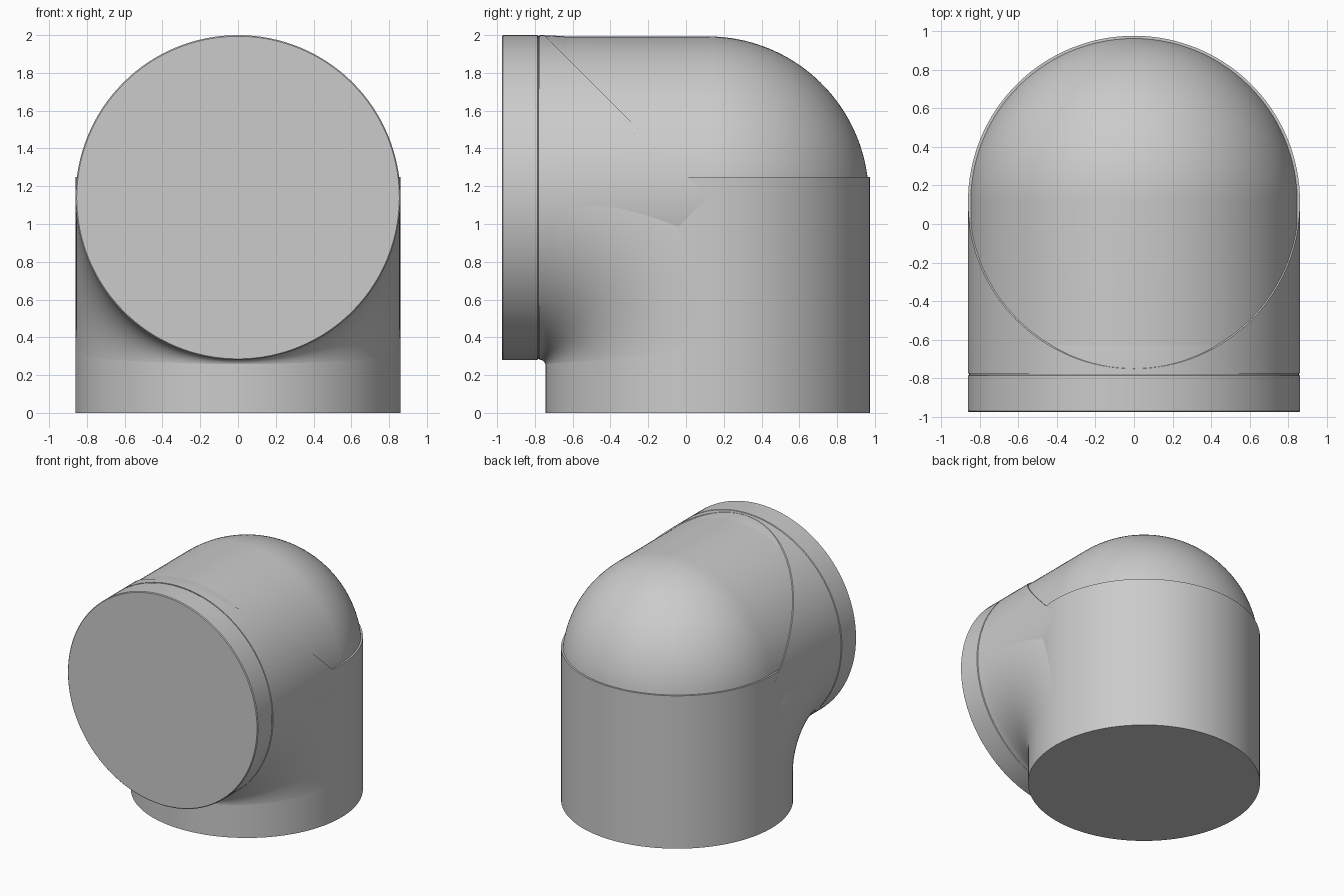
import bpy, bmesh, math
from mathutils import Vector

old = bpy.data.objects.get("Cube")
if old:
    bpy.data.objects.remove(old, do_unlink=True)

R = 0.86          # pipe radius
CORE = 0.853      # slightly smaller domed core
CY, CZ = 0.115, 1.14   # upright axis position, level axis height
MOUTH = -0.775    # where the level pipe meets the collar
SEGS = 128

grey = bpy.data.materials.new("light_grey")
grey.use_nodes = True
grey.diffuse_color = (0.6, 0.6, 0.6, 1)
grey.node_tree.nodes["Principled BSDF"].inputs["Base Color"].default_value = (0.6, 0.6, 0.6, 1)


def ring(centre, u, v, radius):
    """Circle of points around a centre in the plane of u and v."""
    angles = [2 * math.pi * i / SEGS for i in range(SEGS)]
    return [centre + radius * (u * math.cos(a) + v * math.sin(a)) for a in angles]


def loft(name, rings, cut=None):
    """Skin a row of rings, cap both ends and optionally trim by a plane."""
    bm = bmesh.new()
    rows = [[bm.verts.new(p) for p in r] for r in rings]
    for a, b in zip(rows, rows[1:]):
        for i in range(SEGS):
            j = (i + 1) % SEGS
            bm.faces.new((a[i], a[j], b[j], b[i]))
    bm.faces.new(rows[0])
    bm.faces.new(rows[-1])
    if cut:
        point, normal = cut
        geom = bm.verts[:] + bm.edges[:] + bm.faces[:]
        res = bmesh.ops.bisect_plane(bm, geom=geom, plane_co=point, plane_no=normal, clear_outer=True)
        edges = [e for e in res["geom_cut"] if isinstance(e, bmesh.types.BMEdge)]
        bmesh.ops.holes_fill(bm, edges=edges, sides=0)
    bmesh.ops.recalc_face_normals(bm, faces=bm.faces)
    mesh = bpy.data.meshes.new(name)
    bm.to_mesh(mesh)
    bm.free()
    mesh.materials.append(grey)
    obj = bpy.data.objects.new(name, mesh)
    bpy.context.collection.objects.link(obj)
    bpy.ops.object.select_all(action="DESELECT")
    obj.select_set(True)
    bpy.context.view_layer.objects.active = obj
    bpy.ops.object.shade_smooth_by_angle(angle=math.radians(30))
    return obj


X, Y, Z = Vector((1, 0, 0)), Vector((0, 1, 0)), Vector((0, 0, 1))


def upright(profile):
    return [ring(Vector((0, CY, z)), X, Y, r) for r, z in profile]


def level(profile):
    return [ring(Vector((0, y, CZ)), X, Z, r) for r, y in profile]


# Upright pipe, ending in a fine ledge under the dome
loft("upright_pipe", upright([(R, 0), (R, 1.25)]))

# Level pipe sleeve, mitred at 45 degrees
loft("level_pipe", level([(R, MOUTH), (R, 0.6)]),
     cut=(Vector((0, 0, 1.25)), Vector((0, 1, 1))))

# Domed core: level tube with a round back end
quarter = [math.radians(88.5) * i / 40 for i in range(41)]
dome = [(CORE * math.cos(a), CY + CORE * math.sin(a)) for a in quarter]
loft("domed_core", level([(CORE, MOUTH)] + dome))

# Curved inner elbow that blends the two pipes under the collar
bend_y, bend_z = MOUTH, 0.25
bend = CY - bend_y
arc = [math.radians(90) * i / 48 for i in range(49)]
rings = []
for a in arc:
    out = Y * math.cos(a) + Z * math.sin(a)
    rings.append(ring(Vector((0, bend_y, bend_z)) + out * bend, X, out, R - 0.001))
loft("inner_elbow", rings)

# Front collar with softened rims and a thin groove behind it
loft("front_collar", level([(R - 0.006, -0.975), (R, -0.969), (R, -0.786),
                            (R - 0.006, -0.782), (R - 0.006, MOUTH)]))
